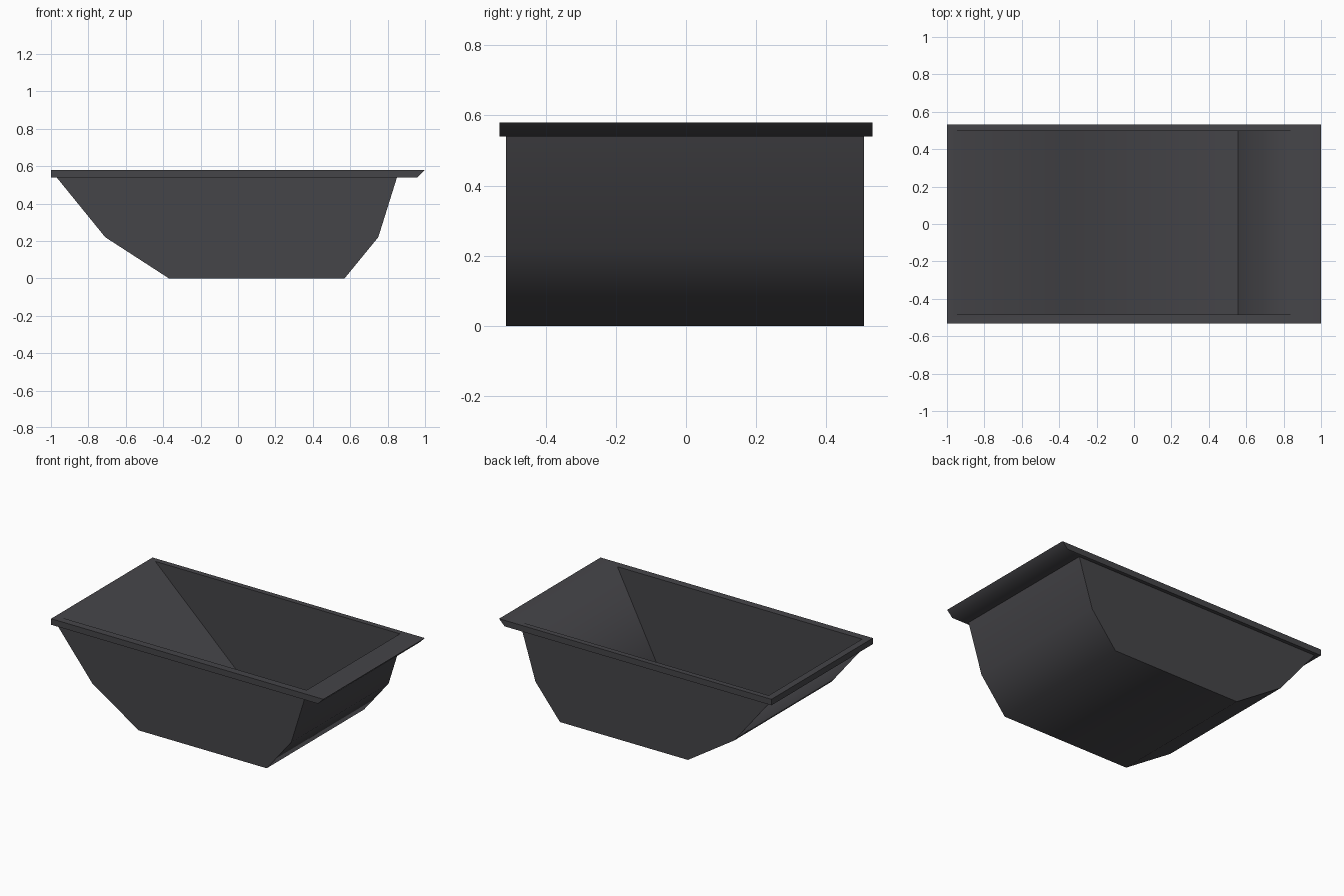
import bpy
import bmesh
import math

cube = bpy.data.objects.get("Cube")
if cube:
    bpy.data.objects.remove(cube, do_unlink=True)

SHARP = math.radians(65)

steel = bpy.data.materials.new("dark grey steel")
steel.use_nodes = True
colour = (0.06, 0.059, 0.066, 1)
steel.diffuse_color = colour
steel.node_tree.nodes["Principled BSDF"].inputs["Base Color"].default_value = colour

bm = bmesh.new()


def trough(profile, y_front, y_back):
    """Open-topped shell from an x-z profile; returns its four top corners."""
    front = [bm.verts.new((x, y_front, z)) for x, z in profile]
    back = [bm.verts.new((x, y_back, z)) for x, z in profile]
    bm.faces.new(front)
    bm.faces.new(back)
    for i in range(len(profile) - 1):
        bm.faces.new((front[i], front[i + 1], back[i + 1], back[i]))
    return [front[0], front[-1], back[-1], back[0]]


def rectangle(x0, x1, y, z):
    return [bm.verts.new(p) for p in
            ((x0, -y, z), (x1, -y, z), (x1, y, z), (x0, y, z))]


def bridge(a, b):
    for i in range(4):
        j = (i + 1) % 4
        bm.faces.new((a[i], a[j], b[j], b[i]))


# Outer shell and inner cavity
outer = trough([(-0.97, 0.54), (-0.71, 0.22), (-0.37, 0),
                (0.57, 0), (0.75, 0.22), (0.85, 0.54)], -0.513, 0.508)
inner = trough([(-0.955, 0.58), (-0.36, 0.02),
                (0.555, 0.02), (0.842, 0.58)], -0.483, 0.496)

# Overhanging rim with a bevelled pouring lip
rim_bottom = rectangle(-1, 0.96, 0.532, 0.54)
rim_top = rectangle(-1, 1, 0.532, 0.58)
bridge(outer, rim_bottom)
bridge(rim_bottom, rim_top)
bridge(rim_top, inner)
bmesh.ops.recalc_face_normals(bm, faces=bm.faces)

# Soft bends, with crisp corners and a crisp crease at the cavity floor
for face in bm.faces:
    face.smooth = True
for edge in bm.edges:
    crease = all(abs(v.co.x - 0.555) < 0.001 for v in edge.verts)
    edge.smooth = edge.calc_face_angle(0) < SHARP and not crease

mesh = bpy.data.meshes.new("bucket")
bm.to_mesh(mesh)
bm.free()
mesh.materials.append(steel)
bucket = bpy.data.objects.new("bucket", mesh)
bpy.context.collection.objects.link(bucket)
